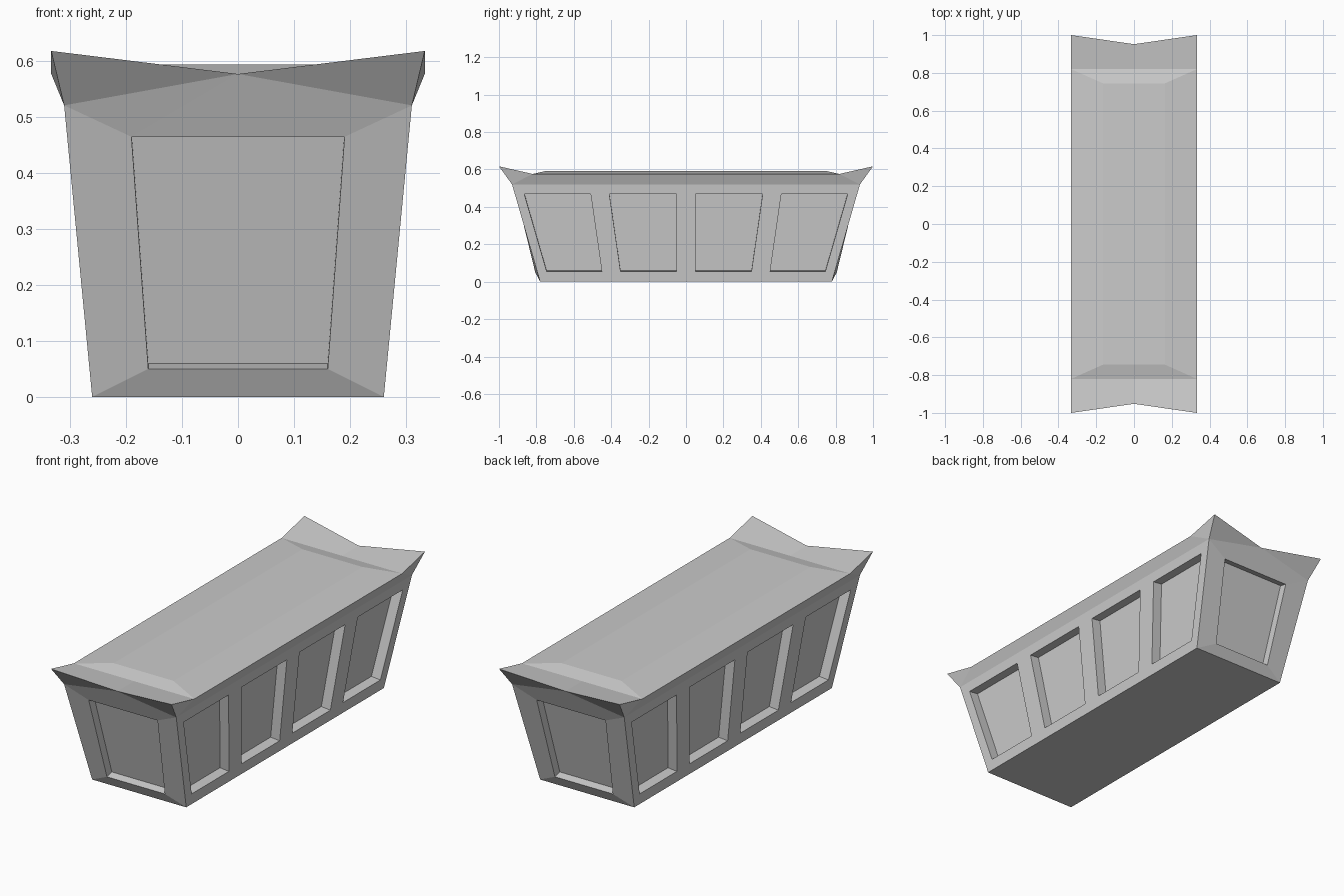
import bpy, bmesh
from mathutils import Vector

if "Cube" in bpy.data.objects:
    bpy.data.objects.remove(bpy.data.objects["Cube"])

bm = bmesh.new()


def add(pts, sx=1, sy=1):
    return bm.faces.new([bm.verts.new((p[0] * sx, p[1] * sy, p[2])) for p in pts])


def mirrored(*pts):
    """One face repeated in all four quarters."""
    return [add(pts, sx, sy) for sx in (1, -1) for sy in (1, -1)]


def wall(y, z):
    """Point on the sloping side wall."""
    return (0.26 + 0.05 * z / 0.52, y, z)


# Key points of one quarter
foot, shoulder = (0.26, 0.78, 0), (0.31, 0.93, 0.52)
tip, notch = (0.333, 1.0, 0.617), (0, 0.952, 0.576)
rim, rim_mid, rim_end = (0.333, 0.82, 0.576), (0.333, 0, 0.576), (0, 0.82, 0.576)
crown, crown_side, crown_end = (0.165, 0.745, 0.593), (0.165, 0, 0.593), (0, 0.745, 0.593)
p_low, p_low_mid = (0.16, 0.806, 0.05), (0, 0.806, 0.05)
p_top, p_top_mid = (0.19, 0.907, 0.464), (0, 0.907, 0.464)

# Base
mirrored((0, 0, 0), (0.26, 0, 0), foot, (0, 0.78, 0))

# End frames and flared end eaves
mirrored(foot, shoulder, p_top, p_low)
mirrored(foot, p_low, p_low_mid, (0, 0.78, 0))
mirrored(shoulder, tip, notch)
mirrored(shoulder, notch, p_top)
mirrored(p_top, notch, p_top_mid)

# Side eaves
mirrored(shoulder, tip, rim)
mirrored(shoulder, rim, rim_mid, (0.31, 0, 0.52))

# Roof: upturned ends, ramps, side slopes and flat crown
mirrored(rim, tip, notch, rim_end)
mirrored(rim, rim_end, crown_end, crown)
mirrored(rim, crown, crown_side, rim_mid)
mirrored(crown, crown_end, (0, 0, 0.593), crown_side)

# Side wall frame around two windows per quarter
ZL, ZT = 0.055, 0.47
low = [wall(y, ZL) for y in (0, 0.05, 0.35, 0.45, 0.745)]
top = [wall(y, ZT) for y in (0, 0.05, 0.41, 0.51, 0.865)]
mirrored((0.26, 0, 0), foot, *reversed(low))
mirrored((0.31, 0, 0.52), shoulder, *reversed(top))
mirrored(foot, shoulder, top[4], low[4])
for i in (0, 2):
    mirrored(low[i], low[i + 1], top[i + 1], top[i])

# Faces to be recessed: side windows and end panels
windows = []
for i in (1, 3):
    windows += mirrored(low[i], low[i + 1], top[i + 1], top[i])
flip = lambda p: (-p[0], p[1], p[2])
panels = [add((p_low, p_low_mid, flip(p_low), flip(p_top), p_top_mid, p_top), 1, s)
          for s in (1, -1)]

bmesh.ops.remove_doubles(bm, verts=bm.verts, dist=1e-4)
bmesh.ops.recalc_face_normals(bm, faces=bm.faces)
bm.normal_update()


def recess(faces, depth):
    for f in bmesh.ops.extrude_discrete_faces(bm, faces=faces)["faces"]:
        f.normal_update()
        bmesh.ops.translate(bm, verts=f.verts, vec=-f.normal * depth)


recess(windows, 0.05)
recess(panels, 0.04)
bmesh.ops.recalc_face_normals(bm, faces=bm.faces)

mesh = bpy.data.meshes.new("carriage_body")
bm.to_mesh(mesh)
bm.free()
body = bpy.data.objects.new("carriage_body", mesh)
bpy.context.collection.objects.link(body)
